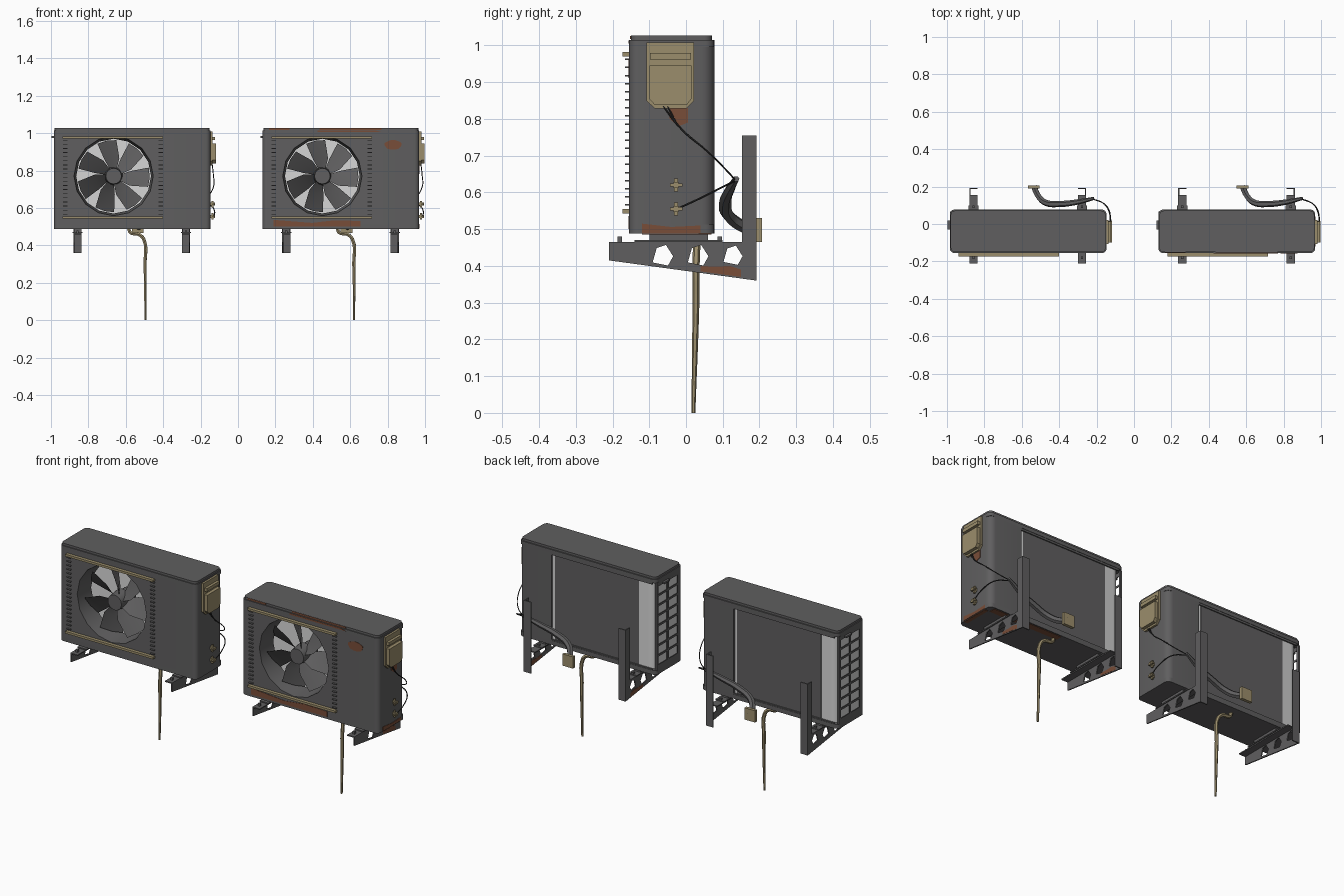
import bpy, bmesh, math
from mathutils import Matrix

if "Cube" in bpy.data.objects:
    bpy.data.objects.remove(bpy.data.objects["Cube"])


def mat(name, r, g, b):
    m = bpy.data.materials.new(name)
    m.diffuse_color = (r, g, b, 1)
    m.use_nodes = True
    m.node_tree.nodes["Principled BSDF"].inputs["Base Color"].default_value = m.diffuse_color
    return m


GREY = mat("dark_grey_metal", 0.115, 0.113, 0.115)
LIGHT = mat("light_coil_metal", 0.68, 0.68, 0.68)
TAN = mat("aged_tan", 0.33, 0.27, 0.15)
RUST = mat("rust", 0.19, 0.075, 0.04)
BLACK = mat("cable_black", 0.03, 0.03, 0.03)
DX = 0.0  # x offset of the unit being built


def add(name, mesh, material):
    ob = bpy.data.objects.new(name, mesh)
    mesh.materials.clear()
    mesh.materials.append(material)
    ob.location.x = DX
    bpy.context.collection.objects.link(ob)
    return ob


def from_bm(name, bm, material):
    bmesh.ops.recalc_face_normals(bm, faces=bm.faces)
    me = bpy.data.meshes.new(name)
    bm.to_mesh(me)
    bm.free()
    return add(name, me, material)


def boxes(name, specs, material):
    """specs: (x0, x1, y0, y1, z0, z1) boxes joined in one object"""
    bm = bmesh.new()
    for x0, x1, y0, y1, z0, z1 in specs:
        m = Matrix.Translation(((x0 + x1) / 2, (y0 + y1) / 2, (z0 + z1) / 2)) @ Matrix.Diagonal((x1 - x0, y1 - y0, z1 - z0, 1))
        bmesh.ops.create_cube(bm, size=1, matrix=m)
    return from_bm(name, bm, material)


def prism(name, outline, z0, z1, material):
    bm = bmesh.new()
    f = bm.faces.new([bm.verts.new((x, y, z0)) for x, y in outline])
    ext = bmesh.ops.extrude_face_region(bm, geom=[f])["geom"]
    bmesh.ops.translate(bm, vec=(0, 0, z1 - z0), verts=[v for v in ext if isinstance(v, bmesh.types.BMVert)])
    return from_bm(name, bm, material)


def arc(cx, cy, r, a0, a1, n=5):
    return [(cx + r * math.cos(math.radians(a0 + (a1 - a0) * i / n)),
             cy + r * math.sin(math.radians(a0 + (a1 - a0) * i / n))) for i in range(n + 1)]


def round_rect(x0, x1, y0, y1, r):
    return (arc(x1 - r, y1 - r, r, 0, 90) + arc(x0 + r, y1 - r, r, 90, 180)
            + arc(x0 + r, y0 + r, r, 180, 270) + arc(x1 - r, y0 + r, r, 270, 360))


def rect(x0, x1, y0, y1):
    return [(x0, y0), (x1, y0), (x1, y1), (x0, y1)]


def curve_mesh(cu):
    ob = bpy.data.objects.new("tmp", cu)
    bpy.context.collection.objects.link(ob)
    dg = bpy.context.evaluated_depsgraph_get()
    me = bpy.data.meshes.new_from_object(ob.evaluated_get(dg))
    bpy.data.objects.remove(ob)
    return me


def plate(name, loops, plane, at, thick, material):
    """flat sheet with holes: first loop is the outline; plane 'xz' or 'yz'"""
    cu = bpy.data.curves.new(name, 'CURVE')
    cu.dimensions, cu.fill_mode, cu.extrude = '2D', 'BOTH', thick / 2
    for pts in loops:
        s = cu.splines.new('POLY')
        s.points.add(len(pts) - 1)
        for p, (u, v) in zip(s.points, pts):
            p.co = (u, v, 0, 1)
        s.use_cyclic_u = True
    me = curve_mesh(cu)
    me.transform(Matrix(((1, 0, 0, 0), (0, 0, -1, at), (0, 1, 0, 0), (0, 0, 0, 1))) if plane == 'xz'
                 else Matrix(((0, 0, 1, at), (1, 0, 0, 0), (0, 1, 0, 0), (0, 0, 0, 1))))
    return add(name, me, material)


def tube(name, pts, r, material, radii=None):
    cu = bpy.data.curves.new(name, 'CURVE')
    cu.dimensions, cu.bevel_depth, cu.bevel_resolution = '3D', r, 1
    cu.use_fill_caps, cu.resolution_u = True, 5
    s = cu.splines.new('BEZIER')
    s.bezier_points.add(len(pts) - 1)
    for i, (p, co) in enumerate(zip(s.bezier_points, pts)):
        p.co = co
        p.handle_left_type = p.handle_right_type = 'AUTO'
        p.radius = radii[i] if radii else 1
    return add(name, curve_mesh(cu), material)


def cylinder(bm, r1, r2, y0, y1, x, z, n=16, caps=True):
    m = Matrix.Translation((x, (y0 + y1) / 2, z)) @ Matrix.Rotation(math.pi / 2, 4, 'X')
    bmesh.ops.create_cone(bm, cap_ends=caps, segments=n, radius1=r2, radius2=r1, depth=y1 - y0, matrix=m)


FX, FZ = -0.665, 0.77  # fan centre


def casing():
    prism("base_pan", round_rect(-0.985, -0.147, -0.155, 0.077, 0.025), 0.488, 0.512, GREY)
    prism("lid", round_rect(-0.985, -0.147, -0.155, 0.077, 0.025), 0.995, 1.015, GREY)
    prism("lid_top", round_rect(-0.98, -0.152, -0.15, 0.071, 0.022), 1.015, 1.027, GREY)
    side = [(-0.345, -0.155)] + arc(-0.172, -0.13, 0.025, 270, 360) + arc(-0.182, 0.042, 0.035, 0, 90) + [(-0.345, 0.077)]
    prism("compressor_housing", side, 0.512, 0.995, GREY)
    prism("front_corner", [(-0.96, -0.13)] + arc(-0.96, -0.13, 0.025, 180, 270), 0.512, 0.995, GREY)
    plate("front_panel", [rect(-0.96, -0.345, 0.51, 0.997), arc(FX, FZ, 0.212, 0, 337.5, 15)], 'xz', -0.153, 0.004, GREY)
    # side panel with two columns of openings
    wins = [rect(y, y + 0.076, z, z + 0.045) for y in (-0.113, -0.024)
            for z in [0.54 + 0.0555 * i for i in range(8)]]
    plate("side_louvre", [rect(-0.132, 0.064, 0.51, 0.997)] + wins, 'yz', -0.983, 0.004, GREY)
    boxes("side_handle", [(-0.997, -0.984, -0.03, 0.02, 0.975, 0.985)], GREY)
    boxes("back_frame", [(-0.96, -0.345, 0.068, 0.075, 0.985, 0.996), (-0.96, -0.345, 0.068, 0.075, 0.511, 0.518),
                         (-0.985, -0.975, 0.055, 0.068, 0.511, 0.996)], GREY)


def coil():
    # light L shaped coil wrapping the back and left side, dark fin face behind it
    outer = [(-0.345, 0.066)] + arc(-0.93, 0.026, 0.04, 90, 180) + [(-0.97, -0.13)]
    inner = [(-0.952, -0.13)] + arc(-0.93, 0.026, 0.022, 180, 90) + [(-0.345, 0.048)]
    prism("coil", outer + inner, 0.512, 0.995, LIGHT)
    boxes("coil_fin_face", [(-0.875, -0.362, 0.064, 0.069, 0.513, 0.99)], GREY)


def fan():
    bm = bmesh.new()
    cylinder(bm, 0.212, 0.2, -0.153, -0.05, FX, FZ, 16, False)
    from_bm("fan_shroud", bm, GREY)
    bm = bmesh.new()
    cylinder(bm, 0.042, 0.05, -0.13, -0.06, FX, FZ)
    cylinder(bm, 0.04, 0.04, -0.06, 0.0, FX, FZ)
    from_bm("fan_hub", bm, GREY)
    # seven broad twisted blades
    bm = bmesh.new()
    for k in range(7):
        base = math.tau * k / 7 + math.pi / 2
        rows = []
        for r, w, d in ((0.04, 0.45, 0.025), (0.10, 0.41, 0.032), (0.193, 0.27, 0.03)):
            rows.append([bm.verts.new((FX + r * math.cos(base + s * w + r), -0.09 + s * d,
                                       FZ + r * math.sin(base + s * w + r))) for s in (-1, 0, 1)])
        for a, b in zip(rows, rows[1:]):
            for i in (0, 1):
                bm.faces.new((a[i], a[i + 1], b[i + 1], b[i]))
    from_bm("fan_blades", bm, GREY)
    # guard: tan rails and rows of short wire ends
    boxes("guard_rails", [(-0.938, -0.40, -0.173, -0.154, z - 0.006, z + 0.006) for z in (0.976, 0.549)], TAN)
    boxes("guard_wire_ends", [(x - 0.012, x + 0.012, -0.166, -0.154, z - 0.002, z + 0.002)
                              for x in (-0.924, -0.412) for z in [0.566 + 0.022 * i for i in range(19)]], GREY)


def service_side():
    # electrical cover with clipped lower corners
    plate("cover_back", [[(-0.085, 0.828), (0.0, 0.828), (0.022, 0.85), (0.022, 1.008), (-0.108, 1.008), (-0.108, 0.85)]],
          'yz', -0.142, 0.012, TAN)
    plate("cover_panel", [[(-0.085, 0.838), (0.002, 0.838), (0.015, 0.855), (0.015, 0.945), (-0.1, 0.945), (-0.1, 0.855)]],
          'yz', -0.127, 0.018, TAN)
    boxes("cover_lip", [(-0.137, -0.122, -0.098, 0.014, 0.962, 0.98)], TAN)
    for i, z in enumerate((0.62, 0.555)):
        boxes(f"valve_{i}", [(-0.148, -0.122, -0.034, -0.02, z - 0.008, z + 0.008),
                             (-0.135, -0.125, -0.044, -0.01, z - 0.004, z + 0.004),
                             (-0.142, -0.132, -0.032, -0.022, z - 0.018, z + 0.018)], TAN)
    end = (-0.225, 0.135, 0.632)
    for i, y in enumerate((-0.062, -0.05)):
        tube(f"cable_{i}", [(-0.138, y, 0.835), (-0.132, -0.02, 0.78), (-0.132, 0.06, 0.71), (-0.17, 0.115, 0.655), end], 0.0025, BLACK)
    tube("copper_line", [(-0.13, -0.025, 0.555), (-0.125, 0.03, 0.58), (-0.15, 0.1, 0.615), end], 0.003, BLACK)
    # wrapped pipe bundle to the wall
    tube("pipe_bundle", [(-0.215, 0.137, 0.637), (-0.3, 0.118, 0.605), (-0.4, 0.107, 0.572),
                         (-0.475, 0.115, 0.538), (-0.515, 0.155, 0.508), (-0.535, 0.2, 0.497)],
         0.017, GREY, [0.5, 0.85, 1, 1, 1, 1])
    boxes("wall_flange", [(-0.568, -0.504, 0.19, 0.207, 0.465, 0.53)], TAN)
    tube("drain_hose", [(-0.585, 0.03, 0.49), (-0.575, 0.03, 0.468), (-0.53, 0.03, 0.458), (-0.503, 0.028, 0.43),
                        (-0.497, 0.027, 0.3), (-0.495, 0.02, 0.0)], 0.01, TAN, [1, 1, 1, 1, 0.95, 0.55])


def bracket(name, x, side, rusty):
    # tapered side web with cut-outs, top flange and wall flange
    web = [(-0.21, 0.465), (-0.21, 0.415), (0.192, 0.36), (0.192, 0.755), (0.153, 0.755), (0.153, 0.465)]
    holes = [[(y + r * u, 0.429 + r * v) for u, v in ((-1, -0.7), (0.5, -1), (1, -0.1), (0.3, 1), (-0.6, 0.7))]
             for y, r in ((-0.063, 0.028), (0.033, 0.028), (0.128, 0.026))]
    wx = x + side * 0.019
    plate(name + "_web", [web] + holes, 'yz', wx, 0.006, GREY)
    boxes(name + "_flanges", [(x - 0.022, x + 0.022, -0.21, 0.155, 0.459, 0.465),
                              (x - 0.022, x + 0.022, 0.186, 0.192, 0.36, 0.755)], GREY)
    boxes(name + "_foot", [(x - 0.027, x + 0.027, -0.14, 0.1, 0.465, 0.471),
                           (x - 0.02, x + 0.02, -0.1, 0.06, 0.471, 0.489)], GREY)
    boxes(name + "_bolts", [(x - 0.006, x + 0.006, y - 0.006, y + 0.006, 0.465, 0.48) for y in (-0.18, 0.092)], GREY)
    if rusty:
        plate(name + "_rust", [[(0.04, 0.385), (0.15, 0.37), (0.15, 0.39), (0.12, 0.4), (0.08, 0.398), (0.04, 0.4)]],
              'yz', wx, 0.008, RUST)


def rust_patches():
    spot = [(-0.287 + 0.046 * math.cos(a) * (1 + 0.08 * math.sin(5 * a)), 0.937 + 0.026 * math.sin(a))
            for a in [math.tau * i / 14 for i in range(14)]]
    plate("rust_spot", [spot], 'xz', -0.155, 0.004, RUST)
    plate("rust_front_edges", [[(-0.925, 0.5), (-0.46, 0.5), (-0.46, 0.53), (-0.6, 0.534), (-0.72, 0.52), (-0.925, 0.536)],
                               [(-0.69, 1.005), (-0.345, 1.005), (-0.38, 1.014), (-0.69, 1.014)]], 'xz', -0.155, 0.004, RUST)
    boxes("rust_lid_edge", [(-0.68, -0.35, -0.152, -0.145, 1.017, 1.026), (-0.95, -0.84, -0.152, -0.145, 1.017, 1.026)], RUST)
    plate("rust_side", [[(-0.045, 0.83), (0.005, 0.83), (0.005, 0.79), (-0.02, 0.78), (-0.045, 0.8)],
                        [(-0.12, 0.49), (0.04, 0.49), (0.04, 0.51), (-0.04, 0.506), (-0.12, 0.515)]], 'yz', -0.147, 0.004, RUST)
    boxes("rust_under_edge", [(-0.6, -0.18, 0.035, 0.07, 0.486, 0.489), (-0.17, -0.149, -0.12, 0.035, 0.486, 0.489)], RUST)


for DX, rusty in ((0.0, False), (1.116, True)):
    casing()
    coil()
    fan()
    service_side()
    bracket("left_bracket", -0.858, -1, rusty)
    bracket("right_bracket", -0.278, 1, rusty)
    if rusty:
        rust_patches()

# smooth shading with sharp edges kept
bpy.ops.object.select_all(action='SELECT')
bpy.context.view_layer.objects.active = bpy.context.selected_objects[0]
bpy.ops.object.shade_smooth_by_angle()
